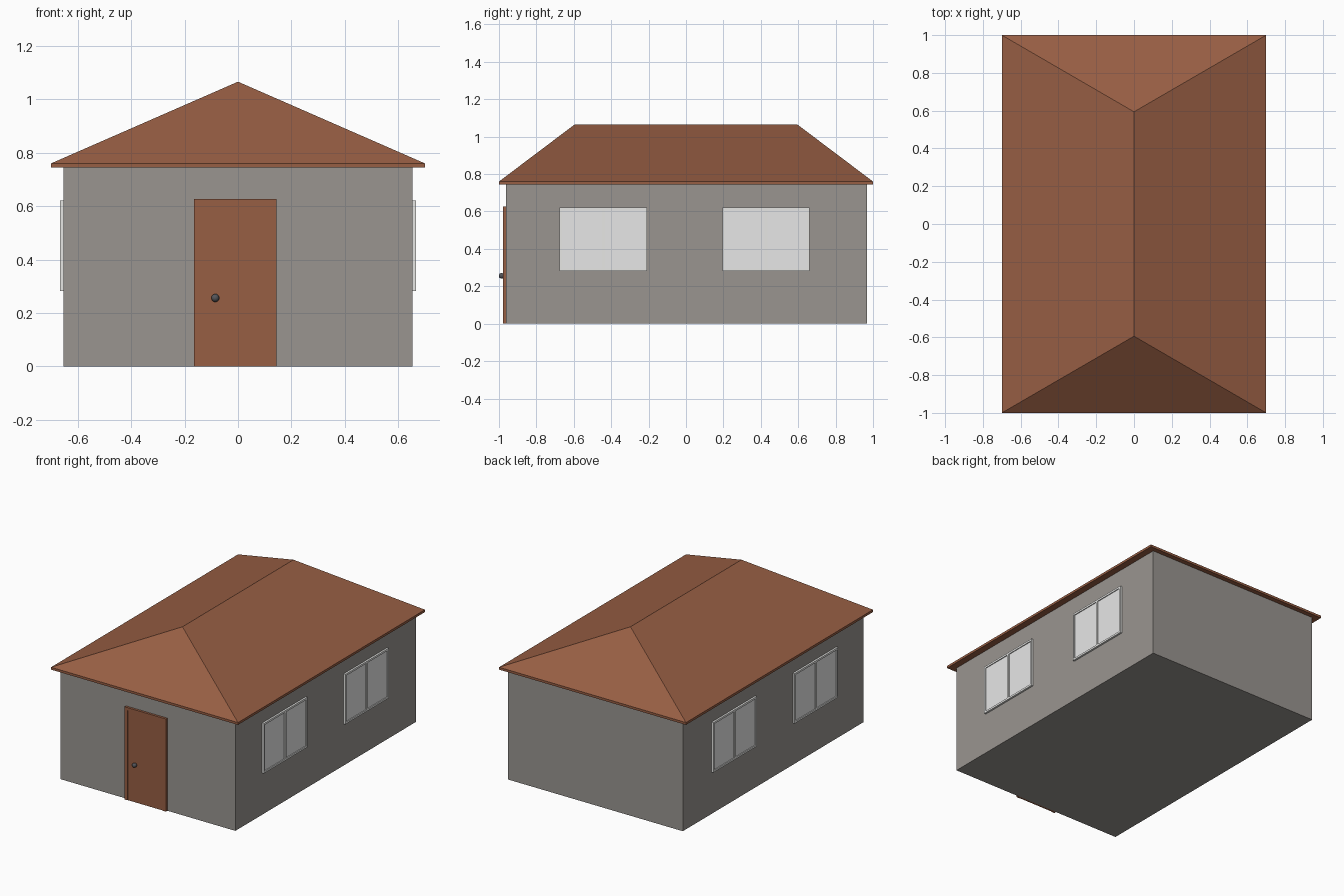
import bpy, bmesh, math
from mathutils import Matrix

if "Cube" in bpy.data.objects:
    bpy.data.objects.remove(bpy.data.objects["Cube"])


def material(name, rgb):
    m = bpy.data.materials.new(name)
    m.diffuse_color = (*rgb, 1)
    m.use_nodes = True
    m.node_tree.nodes["Principled BSDF"].inputs["Base Color"].default_value = m.diffuse_color
    return m


GREY = material("wall grey", (0.32, 0.30, 0.28))
BROWN = material("terracotta brown", (0.31, 0.112, 0.057))
GLASS = material("pane light grey", (0.80, 0.80, 0.80))
WHITE = material("window frame white", (0.90, 0.90, 0.88))
METAL = material("knob dark grey", (0.09, 0.09, 0.10))


def finish(name, bm, mat):
    bmesh.ops.recalc_face_normals(bm, faces=bm.faces)
    me = bpy.data.meshes.new(name)
    bm.to_mesh(me)
    bm.free()
    me.materials.append(mat)
    ob = bpy.data.objects.new(name, me)
    bpy.context.collection.objects.link(ob)
    return ob


def add_box(bm, x, y, z):
    """Box given by (min, max) on each axis."""
    mid = [(a + b) / 2 for a, b in (x, y, z)]
    size = [b - a for a, b in (x, y, z)]
    bmesh.ops.create_cube(bm, size=1, matrix=Matrix.Translation(mid) @ Matrix.Diagonal((*size, 1)))


def boxes(name, mat, *specs):
    bm = bmesh.new()
    for s in specs:
        add_box(bm, *s)
    return finish(name, bm, mat)


# Walls
boxes("walls", GREY, ((-0.654, 0.654), (-0.962, 0.968), (0, 0.75)))

# Hipped roof: thin eave slab, top face extruded and pinched to a ridge
bm = bmesh.new()
low, mid = [[bm.verts.new((sx * 0.7, sy, z)) for sx, sy in ((-1, -1), (1, -1), (1, 1), (-1, 1))]
            for z in (0.744, 0.76)]
front, back = bm.verts.new((0, -0.594, 1.066)), bm.verts.new((0, 0.594, 1.066))
bm.faces.new(low)
for i in range(4):
    j = (i + 1) % 4
    bm.faces.new((low[i], low[j], mid[j], mid[i]))
bm.faces.new((mid[0], mid[1], front))
bm.faces.new((mid[1], mid[2], back, front))
bm.faces.new((mid[2], mid[3], back))
bm.faces.new((mid[3], mid[0], front, back))
finish("roof", bm, BROWN)

# Door frame (two posts and a lintel) with slightly recessed leaf
fy = (-0.978, -0.96)
boxes("door_frame", BROWN,
      ((-0.165, -0.142), fy, (0, 0.607)),
      ((0.124, 0.145), fy, (0, 0.607)),
      ((-0.165, 0.145), fy, (0.607, 0.627)))
boxes("door_leaf", BROWN, ((-0.142, 0.124), (-0.975, -0.96), (0, 0.607)))

# Door knob: stem and ball
bm = bmesh.new()
bmesh.ops.create_uvsphere(bm, u_segments=16, v_segments=8, radius=0.015,
                          matrix=Matrix.Translation((-0.085, -0.986, 0.256)))
bmesh.ops.create_cone(bm, cap_ends=True, segments=12, radius1=0.008, radius2=0.008, depth=0.02,
                      matrix=Matrix.Translation((-0.085, -0.975, 0.256)) @ Matrix.Rotation(math.pi / 2, 4, 'X'))
knob = finish("door_knob", bm, METAL)
for p in knob.data.polygons:
    p.use_smooth = len(p.vertices) < 5

# Double windows, two on each long side
Z0, Z1, RIM, HALF = 0.282, 0.621, 0.013, 0.233
for side, label in ((1, "right"), (-1, "left")):
    fx = tuple(sorted((side * 0.65, side * 0.667)))
    px = tuple(sorted((side * 0.65, side * 0.661)))
    for yc, place in ((-0.442, "front"), (0.428, "back")):
        a, b = yc - HALF, yc + HALF
        inner = (Z0 + RIM, Z1 - RIM)
        boxes(f"window_frame_{label}_{place}", WHITE,
              (fx, (a, b), (Z0, Z0 + RIM)),
              (fx, (a, b), (Z1 - RIM, Z1)),
              (fx, (a, a + RIM), inner),
              (fx, (b - RIM, b), inner),
              (fx, (yc - 0.008, yc + 0.008), inner))
        boxes(f"window_panes_{label}_{place}", GLASS,
              (px, (a + RIM, yc - 0.008), inner),
              (px, (yc + 0.008, b - RIM), inner))
